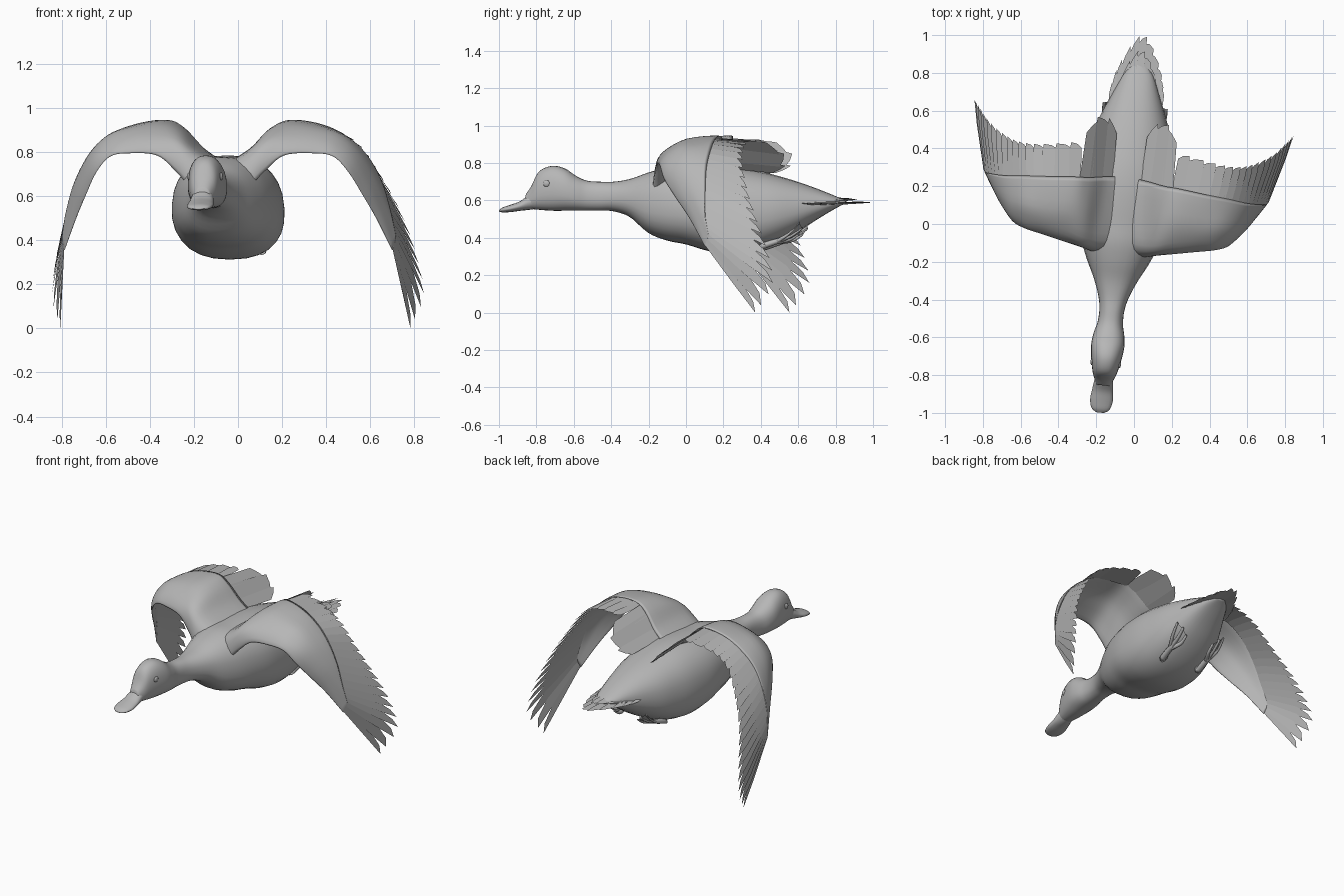
import bpy, math
from mathutils import Vector as V

if "Cube" in bpy.data.objects:
    bpy.data.objects.remove(bpy.data.objects["Cube"])

YAW = -math.atan2(0.23, 2.0)          # the bird flies slightly turned
grey = bpy.data.materials.new("plumage_grey")
grey.diffuse_color = (0.47, 0.47, 0.47, 1)
grey.use_nodes = True
grey.node_tree.nodes["Principled BSDF"].inputs["Base Color"].default_value = grey.diffuse_color


def spline(pts, t, closed=False):
    """Catmull-Rom point at t in 0..1 along the control points."""
    n = len(pts)
    segs = n if closed else n - 1
    f = (t % 1.0 if closed else min(max(t, 0), 1)) * segs
    i = min(int(f), segs - 1)
    f -= i
    def g(k):
        return V(pts[k % n]) if closed else V(pts[min(max(k, 0), n - 1)])
    a, b, c, d = g(i - 1), g(i), g(i + 1), g(i + 2)
    return 0.5 * (2 * b + (c - a) * f + (2 * a - 5 * b + 4 * c - d) * f * f
                  + (3 * b - a - 3 * c + d) * f ** 3)


def make(name, verts, faces, smooth=True, mirror=False):
    me = bpy.data.meshes.new(name)
    me.from_pydata([tuple(v) for v in verts], [], faces)
    me.materials.append(grey)
    ob = bpy.data.objects.new(name, me)
    bpy.context.collection.objects.link(ob)
    ob.location.x = -0.065
    ob.rotation_euler.z = YAW
    if mirror:
        ob.modifiers.new("mirror", 'MIRROR').use_clip = False
    for p in me.polygons:
        p.use_smooth = smooth
    return ob


def skin(name, rings, **kw):
    """Join equal rings of points into a closed skin."""
    n = len(rings[0])
    verts = [p for r in rings for p in r]
    faces = [(i * n + j, i * n + (j + 1) % n, (i + 1) * n + (j + 1) % n, (i + 1) * n + j)
             for i in range(len(rings) - 1) for j in range(n)]
    faces += [tuple(range(n))[::-1], tuple(range(len(verts) - n, len(verts)))]
    return make(name, verts, faces, **kw)


def loft(name, stations, steps, sides=28, power=1.0):
    """Oval rings from (y, top, bottom, half width)."""
    tops = [(s[0], s[1], s[2]) for s in stations]
    wide = [(s[0], s[3], 0) for s in stations]
    rings = []
    for k in range(steps + 1):
        y, top, bot = spline(tops, k / steps)
        w = spline(wide, k / steps).y
        ring = []
        for j in range(sides):
            a = 2 * math.pi * j / sides
            c, s = math.cos(a), math.sin(a)
            c = math.copysign(abs(c) ** power, c)
            s = math.copysign(abs(s) ** power, s)
            ring.append((w * c * (1 - .06 * s), y, (top + bot) / 2 + (top - bot) / 2 * s))
        rings.append(ring)
    return skin(name, rings)


def tube(name, pts, radii, mirror=True):
    rings = []
    for k in range(9):
        p = spline(pts, k / 8)
        r = radii[0] + (radii[1] - radii[0]) * k / 8
        rings.append([p + V((r * math.cos(a * math.pi / 4), 0.3 * r * math.sin(a * math.pi / 4),
                             r * math.sin(a * math.pi / 4))) for a in range(8)])
    return skin(name, rings, mirror=mirror)


def feathers(name, roots, tips, count, shoulder, lift=0.004, mirror=True):
    """Overlapping flat blades spread between a root line and a tip line."""
    verts, faces = [], []
    for k in range(count):
        t = (k + 0.5) / count
        d = 0.6 / count
        a0, a1 = spline(roots, t - d), spline(roots, t + d)
        b0, b1 = spline(tips, t - d), spline(tips, t + d)
        s = shoulder(t)
        tip = spline(tips, min(1, t + 0.5 / count))
        n = (a1 - a0).cross(spline(tips, t) - spline(roots, t)).normalized() * lift
        i = len(verts)
        verts += [a0, a0.lerp(b0, s) - n, a0.lerp(b0, 0.5 + s / 2).lerp(tip, 0.45) - n * 0.5, tip,
                  a1.lerp(b1, s * 0.95) + n, a1]
        faces.append(tuple(range(i, i + 6)))
    return make(name, verts, faces, smooth=False, mirror=mirror)


# Body, neck and head
loft("body", [
    (-.86, .635, .565, .035), (-.83, .68, .555, .05), (-.79, .755, .55, .065), (-.72, .785, .545, .08),
    (-.65, .77, .545, .088), (-.59, .73, .545, .082), (-.53, .705, .545, .068), (-.46, .70, .545, .066),
    (-.39, .70, .542, .08), (-.3, .715, .51, .115), (-.2, .75, .425, .165), (-.1, .775, .385, .205),
    (0, .78, .365, .232), (.1, .785, .335, .248), (.2, .785, .315, .25), (.3, .775, .315, .243),
    (.4, .755, .335, .225), (.5, .73, .375, .20), (.6, .70, .43, .162), (.7, .665, .495, .12),
    (.8, .625, .555, .075), (.86, .60, .585, .025)], 80, power=0.85)

# Flat bill, widening towards the tip
loft("bill", [(-1.005, .548, .54, .02), (-.985, .563, .536, .048), (-.94, .578, .538, .06),
              (-.89, .597, .545, .056), (-.84, .635, .55, .05), (-.78, .66, .56, .045)], 20, 16)

# Eyes
eye = [[(.073 + .014 * math.sin(h) * 0.6, -.742 + .018 * math.cos(h) * math.cos(a),
         .69 + .018 * math.cos(h) * math.sin(a)) for a in [k * math.pi / 6 for k in range(12)]]
       for h in (-.3, 0, .4, .8, 1.2, 1.5)]
skin("eyes", eye, mirror=True)

# Wing skin: each section is leading edge, upper front, upper middle, rear
sections = [
    [(.02, -.16, .60), (.02, -.12, .72), (.02, .03, .755), (.02, .25, .75)],
    [(.12, -.16, .63), (.12, -.13, .78), (.12, .03, .82), (.11, .24, .81)],
    [(.20, -.14, .71), (.2, -.12, .835), (.2, .03, .90), (.2, .225, .905)],
    [(.29, -.125, .785), (.29, -.09, .86), (.29, .04, .93), (.28, .22, .945)],
    [(.42, -.10, .795), (.42, -.06, .86), (.42, .04, .915), (.43, .205, .925)],
    [(.51, -.08, .78), (.52, -.045, .83), (.53, .05, .88), (.55, .195, .865)],
    [(.575, -.05, .71), (.595, -.02, .765), (.615, .06, .80), (.64, .185, .78)],
    [(.63, .02, .61), (.655, .04, .65), (.68, .10, .68), (.705, .185, .66)],
    [(.685, .10, .50), (.705, .115, .52), (.725, .15, .545), (.745, .19, .52)],
    [(.748, .187, .355), (.752, .19, .37), (.758, .2, .39), (.764, .21, .41)]]
full = []
for le, a, m, r in sections:
    le, m, r = V(le), V(m), V(r)
    low1 = le.lerp(r, .22).lerp(m, .15)
    low2 = le.lerp(r, .6).lerp(m, .35)
    full.append([le, V(a), m, r, low2, low1])
rings = []
for k in range(46):
    ctrl = [spline([s[j] for s in full], k / 45) for j in range(6)]
    rings.append([spline(ctrl, j / 24, True) for j in range(24)])
skin("wings", rings, mirror=True)

# Flight feathers along the rear and tip of each wing
flight_roots = [(.24, .19, .925), (.43, .185, .92), (.55, .18, .863), (.64, .172, .775),
                (.70, .175, .655), (.742, .18, .52), (.76, .203, .42), (.75, .188, .36)]
flight_tips = [(.26, .41, .925), (.45, .375, .90), (.58, .37, .83), (.67, .40, .69),
               (.76, .46, .52), (.818, .53, .34), (.85, .565, .15), (.80, .465, .0)]
feathers("flight_feathers", flight_roots, flight_tips, 20,
         lambda t: .85 if t < .5 else .85 - .5 * (t - .5))

# Broad inner feathers lying over the back
feathers("inner_feathers",
         [(.07, .10, .785), (.12, .14, .82), (.19, .17, .895), (.25, .19, .935)],
         [(.08, .50, .745), (.13, .55, .785), (.19, .55, .85), (.24, .46, .91)],
         3, lambda t: .93, lift=.002)

# Tail fan, tapering to a point
feathers("tail_feathers",
         [(-.14, .52, .60), (-.08, .58, .59), (0, .65, .59), (.08, .58, .59), (.14, .52, .60)],
         [(-.145, .70, .575), (-.105, .85, .58), (0, 1.01, .59), (.105, .85, .58), (.145, .70, .575)],
         11, lambda t: .88, mirror=False)
feathers("tail_coverts",
         [(-.12, .5, .61), (0, .58, .63), (.12, .5, .61)],
         [(-.115, .74, .585), (0, .93, .605), (.115, .74, .585)], 7, lambda t: .9, mirror=False)

# Tucked legs with webbed feet
tube("shanks", [(.10, .48, .41), (.125, .41, .355), (.13, .47, .37), (.13, .53, .39)], (.024, .016))
toes = [[(.13, .50, .38), (.16, .57, .42), (.165, .63, .48)],
        [(.13, .50, .38), (.13, .58, .41), (.13, .64, .45)],
        [(.13, .50, .38), (.10, .57, .39), (.095, .62, .42)]]
for path in toes:
    tube("toe", path, (.015, .008))
make("webs", [p for path in toes for p in path], [(0, 1, 4), (1, 2, 5, 4), (0, 4, 7), (4, 5, 8, 7)],
     mirror=True)
